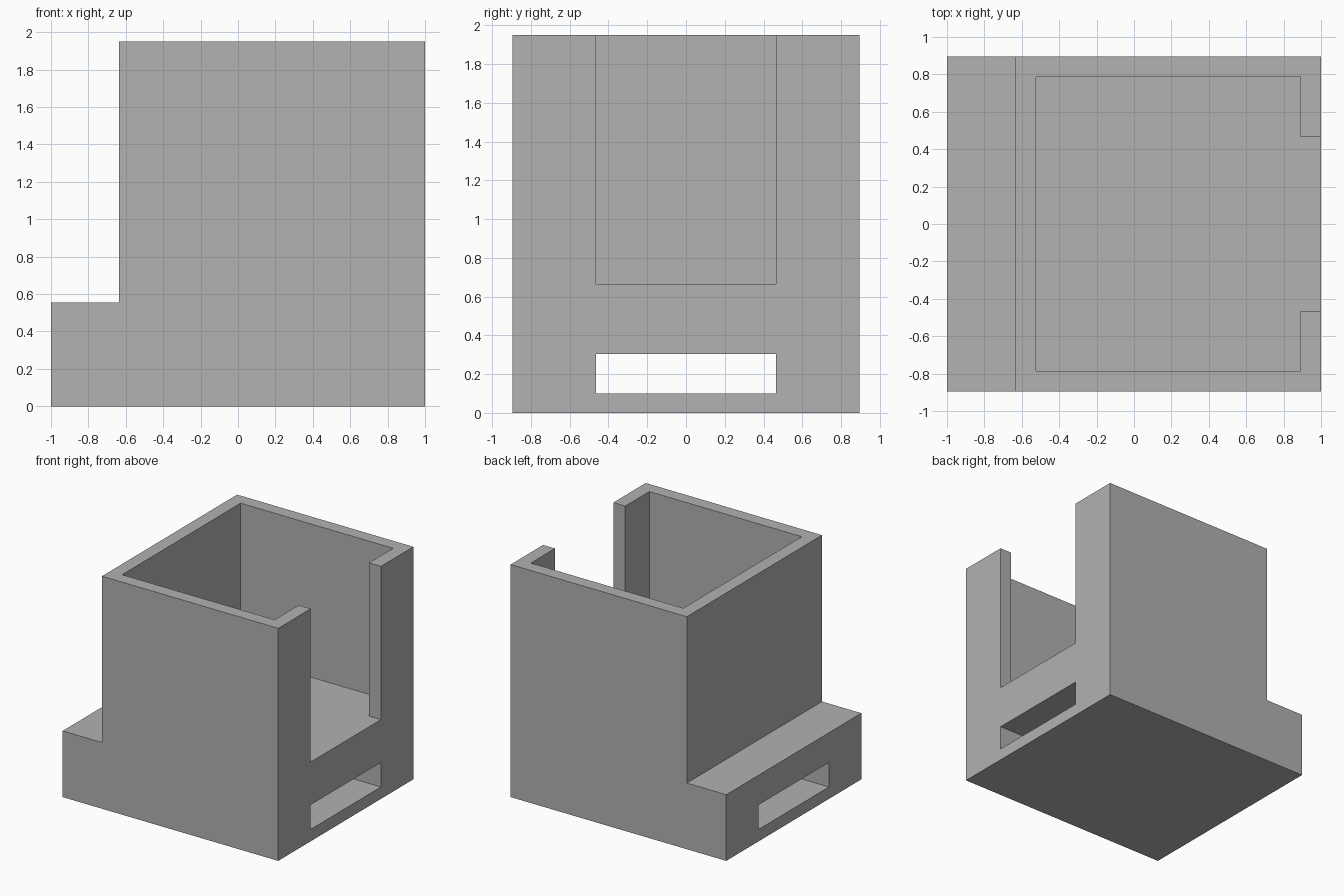
import bpy
import bmesh
from mathutils import Vector

cube = bpy.data.objects.get("Cube")
if cube:
    bpy.data.objects.remove(cube, do_unlink=True)

HALF_Y, TOP = 0.895, 1.95
STEP_X, STEP_Z = -0.635, 0.555
FLOOR_Z, WALL = 0.665, 0.11
SLOT_Y = 0.465

grey = bpy.data.materials.new("plain grey")
grey.use_nodes = True
grey.diffuse_color = (0.445, 0.445, 0.445, 1)
grey.node_tree.nodes["Principled BSDF"].inputs["Base Color"].default_value = grey.diffuse_color


def prism(name, outline, direction):
    """Extrude a closed planar outline along a direction."""
    bm = bmesh.new()
    face = bm.faces.new([bm.verts.new(p) for p in outline])
    ext = bmesh.ops.extrude_face_region(bm, geom=[face], use_keep_orig=True)
    moved = [g for g in ext["geom"] if isinstance(g, bmesh.types.BMVert)]
    bmesh.ops.translate(bm, verts=moved, vec=Vector(direction))
    bmesh.ops.recalc_face_normals(bm, faces=bm.faces)
    mesh = bpy.data.meshes.new(name)
    bm.to_mesh(mesh)
    bm.free()
    mesh.materials.append(grey)
    obj = bpy.data.objects.new(name, mesh)
    bpy.context.collection.objects.link(obj)
    return obj


def cut(target, cutter):
    """Subtract the cutter, apply the result and drop the cutter."""
    cutter.hide_render = True
    mod = target.modifiers.new(cutter.name, "BOOLEAN")
    mod.operation, mod.solver, mod.object = "DIFFERENCE", "EXACT", cutter
    bpy.context.view_layer.objects.active = target
    bpy.ops.object.modifier_apply(modifier=mod.name)
    bpy.data.objects.remove(cutter, do_unlink=True)


# Stepped body: tall box with a low ledge on one side
side = [(-1, 0), (1, 0), (1, TOP), (STEP_X, TOP), (STEP_X, STEP_Z), (-1, STEP_Z)]
body = prism("holder_body", [(x, -HALF_Y, z) for x, z in side], (0, 2 * HALF_Y, 0))

# Open pocket, with a wide gap through the wall opposite the ledge
x0, x1, y = STEP_X + WALL, 1 - WALL, HALF_Y - WALL
half = [(x0, y), (x1, y), (x1, SLOT_Y), (1.2, SLOT_Y)]
plan = half + [(px, -py) for px, py in reversed(half)]
cut(body, prism("pocket_cutter", [(px, py, FLOOR_Z) for px, py in plan], (0, 0, 2)))

# Strap slot running straight through the base
slot = [(-SLOT_Y, 0.1), (SLOT_Y, 0.1), (SLOT_Y, 0.305), (-SLOT_Y, 0.305)]
cut(body, prism("slot_cutter", [(-1.2, sy, z) for sy, z in slot], (2.4, 0, 0)))
